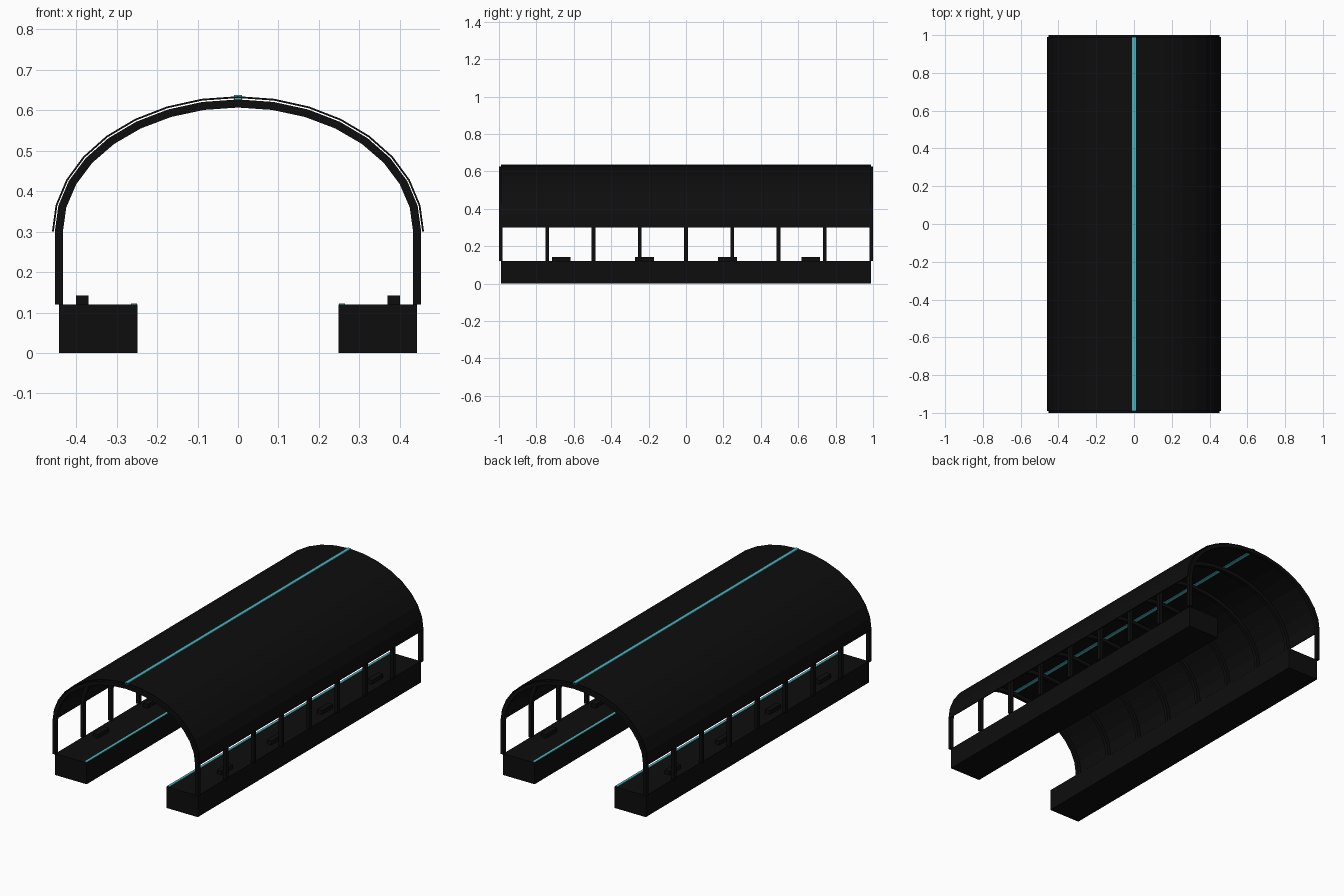
import bpy, math

if "Cube" in bpy.data.objects:
    bpy.data.objects.remove(bpy.data.objects["Cube"])


def material(name, rgb):
    m = bpy.data.materials.new(name)
    m.diffuse_color = (*rgb, 1)
    m.use_nodes = True
    m.node_tree.nodes["Principled BSDF"].inputs["Base Color"].default_value = m.diffuse_color
    return m


BLACK = material("near black", (0.004, 0.004, 0.004))
TEAL = material("teal light", (0.07, 0.45, 0.51))
SPRING = 0.30          # height where the vault starts
SEGMENTS = 16


def add_mesh(name, verts, faces, mat):
    me = bpy.data.meshes.new(name)
    me.from_pydata(verts, [], faces)
    me.materials.append(mat)
    me.update()
    ob = bpy.data.objects.new(name, me)
    bpy.context.collection.objects.link(ob)
    return ob


def box(name, x, y, z, mat):
    """Box from (min, max) pairs."""
    v = [(a, b, c) for a in x for b in y for c in z]
    f = [(0, 1, 3, 2), (4, 6, 7, 5), (0, 4, 5, 1),
         (2, 3, 7, 6), (0, 2, 6, 4), (1, 5, 7, 3)]
    return add_mesh(name, v, f, mat)


def arch(name, inner, outer, y0, y1, mat):
    """Half-elliptical band; inner and outer are (half width, rise)."""
    verts, faces = [], []
    for i in range(SEGMENTS + 1):
        t = math.pi * i / SEGMENTS
        for (a, b), y in ((inner, y0), (outer, y0), (outer, y1), (inner, y1)):
            verts.append((a * math.cos(t), y, SPRING + b * math.sin(t)))
    for i in range(SEGMENTS):
        p, q = 4 * i, 4 * i + 4
        for k in range(4):
            n = (k + 1) % 4
            faces.append((p + k, q + k, q + n, p + n))
    e = 4 * SEGMENTS
    faces += [(0, 1, 2, 3), (e + 3, e + 2, e + 1, e)]
    return add_mesh(name, verts, faces, mat)


# Vaulted roof and the light strip along its ridge
arch("roof_shell", (0.4555, 0.3305), (0.46, 0.335), -0.99, 0.99, BLACK)
box("ridge_light", (-0.01, 0.01), (-0.99, 0.99), (0.627, 0.638), TEAL)

# Ribs with posts beneath them
for i in range(9):
    y = -0.99 + i * 0.2475
    arch(f"rib_{i}", (0.433, 0.307), (0.453, 0.327), y - 0.01, y + 0.01, BLACK)
    for side, s in (("left", -1), ("right", 1)):
        box(f"post_{side}_{i}", sorted((s * 0.433, s * 0.453)),
            (y - 0.01, y + 0.01), (0.12, SPRING), BLACK)

# Platforms, edge lights and benches on both sides
for side, s in (("left", -1), ("right", 1)):
    box(f"platform_{side}", sorted((s * 0.248, s * 0.443)),
        (-0.99, 0.99), (0, 0.12), BLACK)
    box(f"edge_light_{side}", sorted((s * 0.25, s * 0.264)),
        (-0.985, 0.985), (0.1195, 0.1225), TEAL)
    for i in range(4):
        y = -0.667 + i * 0.4447
        box(f"bench_{side}_{i}", sorted((s * 0.37, s * 0.40)),
            (y - 0.05, y + 0.05), (0.12, 0.142), BLACK)
